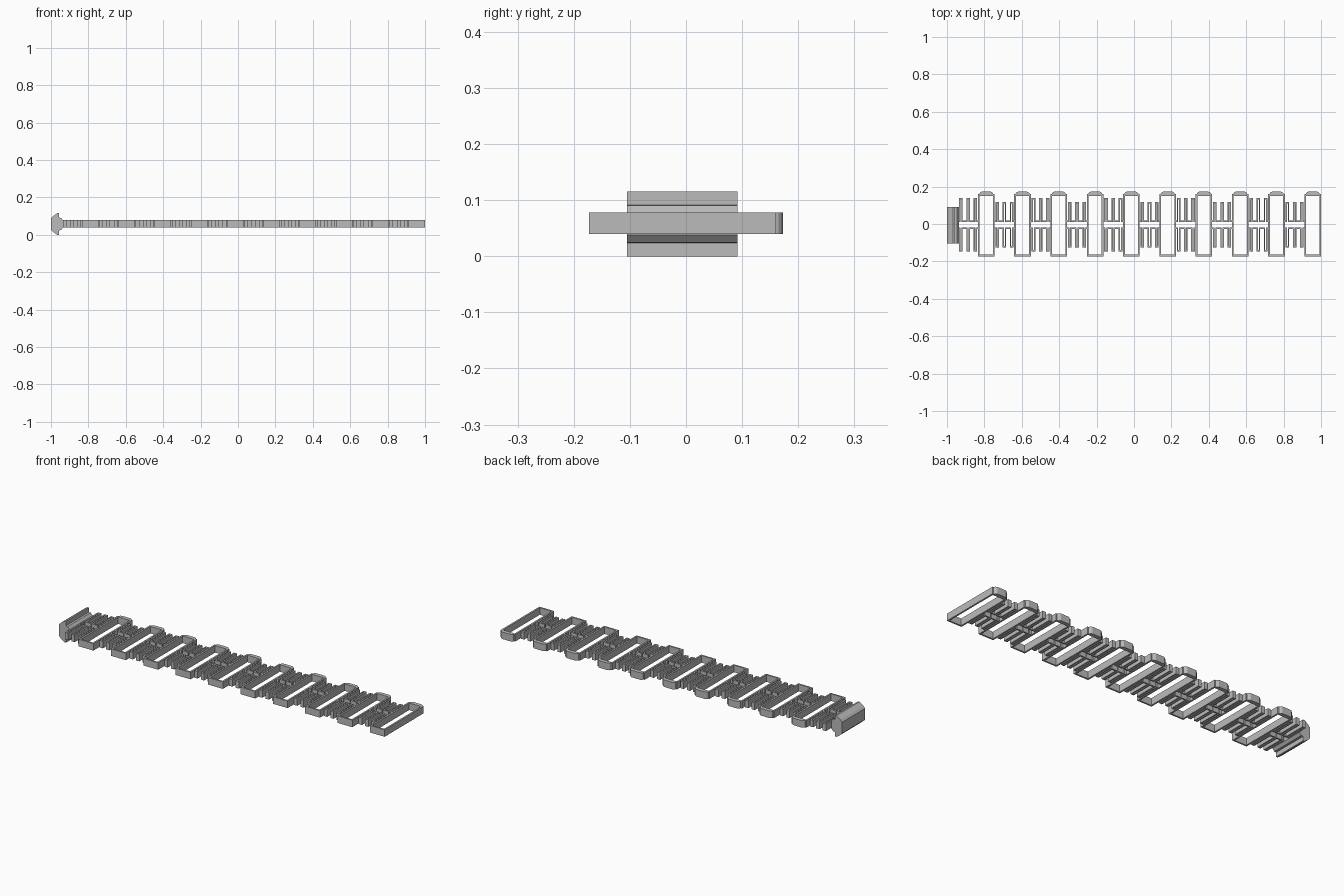
import bpy
import bmesh
from mathutils import Vector

cube = bpy.data.objects.get("Cube")
if cube:
    bpy.data.objects.remove(cube, do_unlink=True)

grey = bpy.data.materials.new("plain grey")
grey.use_nodes = True
colour = (0.5, 0.5, 0.5, 1)
grey.diffuse_color = colour
grey.node_tree.nodes["Principled BSDF"].inputs["Base Color"].default_value = colour

# Shared sizes
Z0, Z1 = 0.04, 0.078
PITCH, FIRST = 0.194, -0.79
HALF = 0.0443            # half width of a link frame
GAP = PITCH - 2 * HALF
WALL, STRIP = 0.009, 0.0075
MID_Y = -0.004


def finish(name, bm):
    bmesh.ops.recalc_face_normals(bm, faces=bm.faces)
    mesh = bpy.data.meshes.new(name)
    bm.to_mesh(mesh)
    bm.free()
    mesh.materials.append(grey)
    return mesh


def place(name, mesh, loc=(0, 0, 0)):
    obj = bpy.data.objects.new(name, mesh)
    obj.location = loc
    bpy.context.collection.objects.link(obj)
    return obj


def raise_faces(bm, faces, direction):
    result = bmesh.ops.extrude_face_region(bm, geom=faces, use_keep_orig=True)
    verts = [g for g in result["geom"] if isinstance(g, bmesh.types.BMVert)]
    bmesh.ops.translate(bm, verts=verts, vec=direction)


def prism(name, points, direction):
    bm = bmesh.new()
    face = bm.faces.new([bm.verts.new(p) for p in points])
    raise_faces(bm, [face], direction)
    return finish(name, bm)


def ribbon(name, path, width, closed=False):
    """Upright strip of constant width following a flat path with mitred corners."""
    pts = [Vector(p) for p in path]
    n = len(pts)
    bm = bmesh.new()
    pairs = []
    for i, p in enumerate(pts):
        before = p - pts[i - 1] if closed or i > 0 else pts[1] - p
        after = pts[(i + 1) % n] - p if closed or i < n - 1 else before
        a, b = before.normalized(), after.normalized()
        na, nb = Vector((-a.y, a.x)), Vector((-b.y, b.x))
        off = (na + nb) / (1 + na.dot(nb)) * width / 2
        pairs.append([bm.verts.new((*q, Z0)) for q in (p + off, p - off)])
    faces = []
    for i in range(n if closed else n - 1):
        (a, b), (c, d) = pairs[i], pairs[(i + 1) % n]
        faces.append(bm.faces.new((a, b, d, c)))
    raise_faces(bm, faces, (0, 0, Z1 - Z0))
    return finish(name, bm)


# Rectangular link frame and the rounded cap on its back end
w = HALF - WALL / 2
front, back = -0.173 + WALL / 2, 0.16 - WALL / 2
frame = ribbon("link_frame", [(-w, front), (w, front), (w, back), (-w, back)], WALL, True)
side = [(0.038, 0.159), (0.036, 0.165), (0.032, 0.169), (0.025, 0.1725)]
outline = side + [(-x, y) for x, y in reversed(side)]
cap = prism("link_cap", [(x, y, Z0) for x, y in outline], (0, 0, Z1 - Z0))


# Serpentine spring: three narrow loops pointing outwards
def spring(reach, sign):
    tooth = GAP / 5.46
    inner, outer = 0.015 + STRIP / 2, reach - STRIP / 2
    margin = (GAP - 5 * tooth) / 2
    path = [(-0.003, inner)]
    for i in range(3):
        left = margin + 2 * i * tooth + STRIP / 2
        right = left + tooth - STRIP
        path += [(left, inner), (left, outer), (right, outer), (right, inner)]
    path.append((GAP + 0.003, inner))
    return ribbon("spring", [(x, sign * y) for x, y in path], STRIP)


springs = [[spring(reach, s) for s in (1, -1)] for reach in (0.142, 0.121)]

# Chain of ten links, long and short springs alternating
for i in range(10):
    x = FIRST + i * PITCH
    place(f"link_frame_{i + 1}", frame, (x, 0, 0))
    place(f"link_cap_{i + 1}", cap, (x, 0, 0))
    for mesh, where in zip(springs[i % 2], ("back", "front")):
        place(f"spring_{where}_{i + 1}", mesh, (x - HALF - GAP, MID_Y, 0))

# Flared end plug, profile mirrored above and below its middle height
upper = [(-1, 0.03), (-0.99, 0.041), (-0.967, 0.0575), (-0.958, 0.0575),
         (-0.958, 0.034), (-0.947, 0.033), (-0.935, 0.02)]
profile = upper + [(x, -h) for x, h in reversed(upper)]
plug = prism("end_plug", [(x, -0.105, 0.0575 + h) for x, h in profile], (0, 0.197, 0))
place("end_plug", plug)
